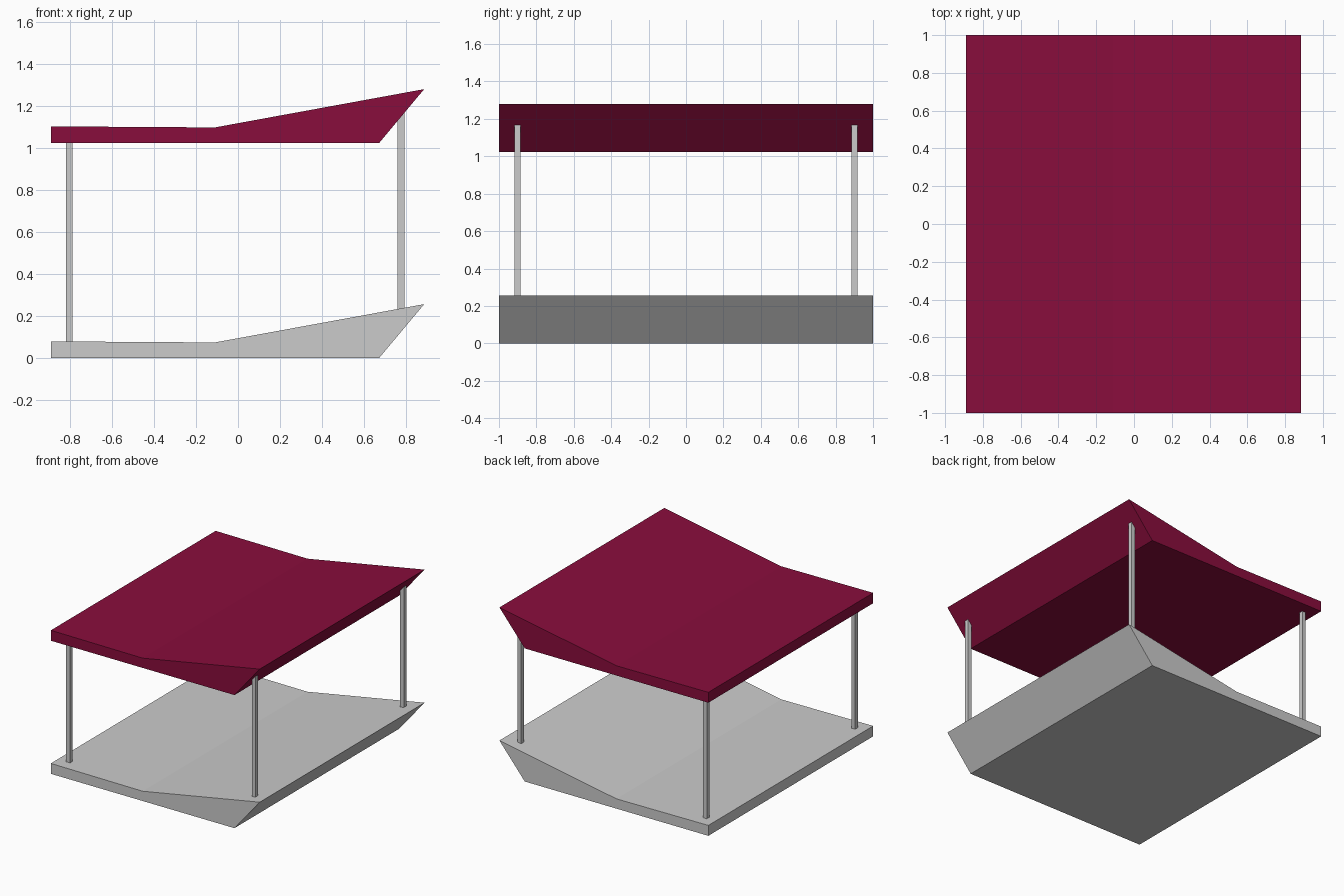
import bpy
import bmesh

if "Cube" in bpy.data.objects:
    bpy.data.objects.remove(bpy.data.objects["Cube"])

# Side profile shared by the floor and the roof (x, z)
PROFILE = [(-0.89, 0.0), (0.67, 0.0), (0.885, 0.257), (-0.11, 0.075), (-0.89, 0.08)]
ROOF_LIFT = 1.022


def slab(name, lift):
    """Extrude the profile along y to make a flat-faced slab."""
    bm = bmesh.new()
    face = bm.faces.new([bm.verts.new((x, -1, z + lift)) for x, z in PROFILE])
    ext = bmesh.ops.extrude_face_region(bm, geom=[face])
    moved = [g for g in ext["geom"] if isinstance(g, bmesh.types.BMVert)]
    bmesh.ops.translate(bm, verts=moved, vec=(0, 2, 0))
    bmesh.ops.recalc_face_normals(bm, faces=bm.faces)
    mesh = bpy.data.meshes.new(name)
    bm.to_mesh(mesh)
    bm.free()
    obj = bpy.data.objects.new(name, mesh)
    bpy.context.collection.objects.link(obj)
    return obj


def post(name, x, y, bottom, top):
    """Square post between two heights."""
    bpy.ops.mesh.primitive_cube_add(size=1, location=(x, y, (bottom + top) / 2))
    obj = bpy.context.object
    obj.name = name
    obj.scale = (0.032, 0.032, top - bottom)
    return obj


# Floor and red roof
slab("floor", 0)
roof = slab("roof", ROOF_LIFT)
red = bpy.data.materials.new("roof_red")
red.diffuse_color = (0.25, 0.004, 0.045, 1)
red.use_nodes = True
red.node_tree.nodes["Principled BSDF"].inputs["Base Color"].default_value = red.diffuse_color
roof.data.materials.append(red)

# Four corner posts, ends sunk into the slabs
for side, y in (("front", -0.9), ("back", 0.9)):
    post(f"{side}_left_post", -0.802, y, 0.07, 1.03)
    post(f"{side}_right_post", 0.775, y, 0.22, 1.17)
